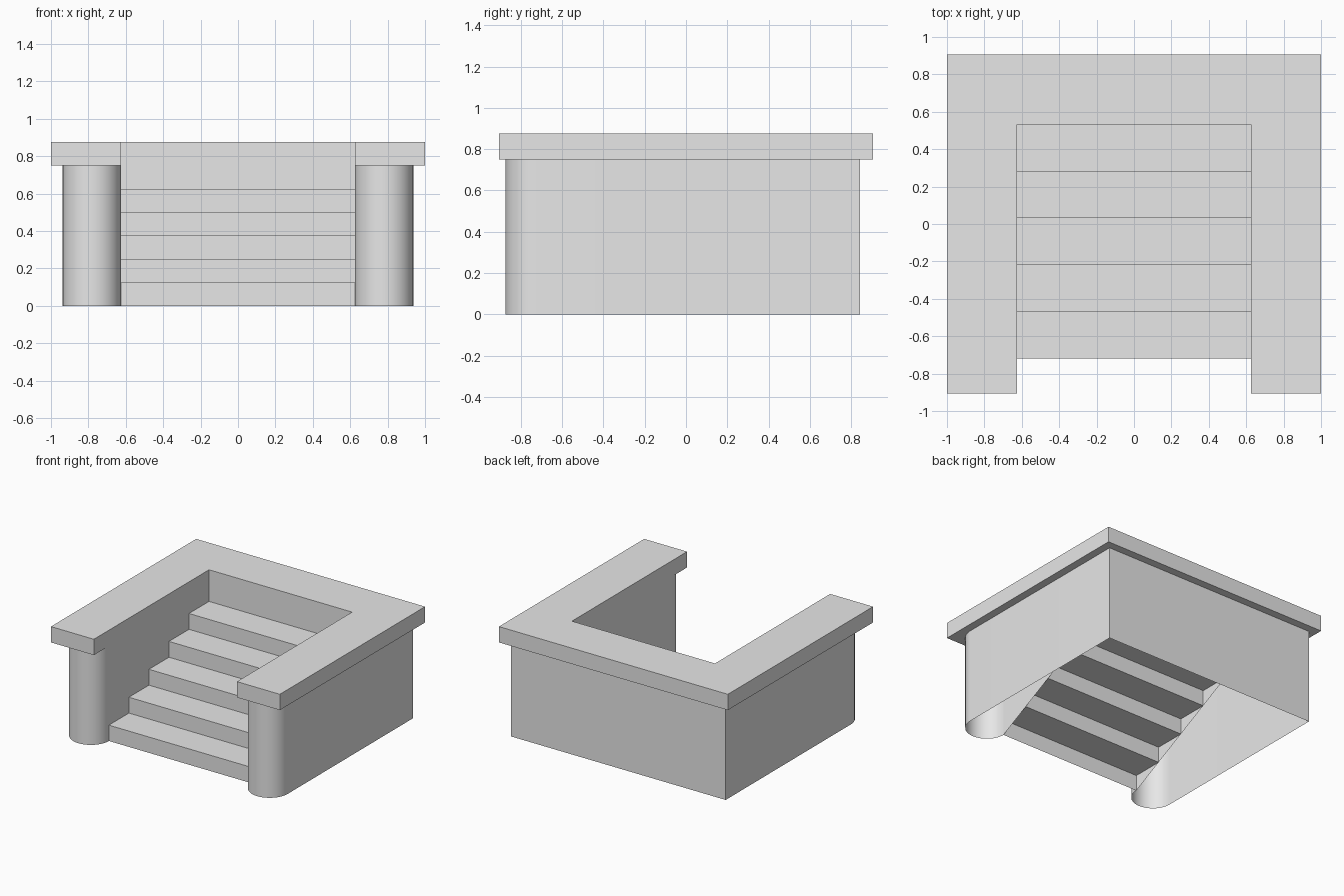
import bpy
import math

cube = bpy.data.objects.get("Cube")
if cube:
    bpy.data.objects.remove(cube)

U = 0.0625                          # base module
STEP_H, STEP_D, STEPS = 2 * U, 4 * U, 5
INNER_X, WALL_X, COPING_X = 10 * U, 15 * U, 1.0
FRONT_Y, INNER_Y = -11.5 * U, 8.5 * U
WALL_Y, COPING_Y = 13.5 * U, 14.5 * U
WALL_TOP, TOP = 12 * U, 14 * U

stone = bpy.data.materials.new("grey_stone")
stone.use_nodes = True
stone.diffuse_color = (0.8, 0.8, 0.8, 1)
stone.node_tree.nodes["Principled BSDF"].inputs["Base Color"].default_value = (0.8, 0.8, 0.8, 1)


def add_mesh(name, verts, faces):
    mesh = bpy.data.meshes.new(name)
    mesh.from_pydata(verts, [], faces)
    mesh.materials.append(stone)
    obj = bpy.data.objects.new(name, mesh)
    bpy.context.collection.objects.link(obj)
    return obj


def sweep(name, path, to_start, to_end):
    """Open sheet made by sweeping a path between two mappings."""
    n = len(path)
    verts = [to_start(p) for p in path] + [to_end(p) for p in path]
    faces = [(i, i + 1, n + i + 1, n + i) for i in range(n - 1)]
    return add_mesh(name, verts, faces)


# Outer wall: straight sides and back, with rounded front ends
radius = (WALL_X - INNER_X) / 2
centre_x = INNER_X + radius
segments = 24
arc = []
for i in range(segments + 1):
    a = math.pi + math.pi * i / segments
    arc.append((centre_x + radius * math.cos(a), FRONT_Y + radius * math.sin(a)))
half = arc + [(WALL_X, WALL_Y)]
outline = half + [(-x, y) for x, y in reversed(half)]
wall = sweep("outer_wall", outline,
             lambda p: (p[0], p[1], 0), lambda p: (p[0], p[1], WALL_TOP))
bpy.ops.object.select_all(action='DESELECT')
wall.select_set(True)
bpy.context.view_layer.objects.active = wall
bpy.ops.object.shade_smooth_by_angle(angle=math.radians(30))

# Stairs: thin risers and treads, open underneath
profile = [(FRONT_Y, 0)]
for i in range(STEPS):
    y, z = FRONT_Y + i * STEP_D, (i + 1) * STEP_H
    profile += [(y, z), (y + STEP_D, z)]
profile.append((INNER_Y, WALL_TOP))
stairs = sweep("stairs", profile,
               lambda p: (INNER_X, *p), lambda p: (-INNER_X, *p))
stairs.data.flip_normals()

# Cheek walls beside the stairs, cut along the slope of the flight
cheek = [(FRONT_Y, 0), (INNER_Y, STEPS * STEP_H), (INNER_Y, WALL_TOP), (FRONT_Y, WALL_TOP)]
for name, side in (("left_cheek_wall", 1), ("right_cheek_wall", -1)):
    loop = cheek if side < 0 else cheek[::-1]
    add_mesh(name, [(side * INNER_X, y, z) for y, z in loop], [(0, 1, 2, 3)])

# Coping: overhanging U-shaped slab
half = [(INNER_X, INNER_Y), (INNER_X, -COPING_Y), (COPING_X, -COPING_Y), (COPING_X, COPING_Y)]
ring = half + [(-x, y) for x, y in reversed(half)]
n = len(ring)
verts = [(x, y, z) for z in (WALL_TOP, TOP) for x, y in ring]
faces = [tuple(reversed(range(n))), tuple(range(n, 2 * n))]
faces += [(i, (i + 1) % n, n + (i + 1) % n, n + i) for i in range(n)]
add_mesh("coping", verts, faces)
